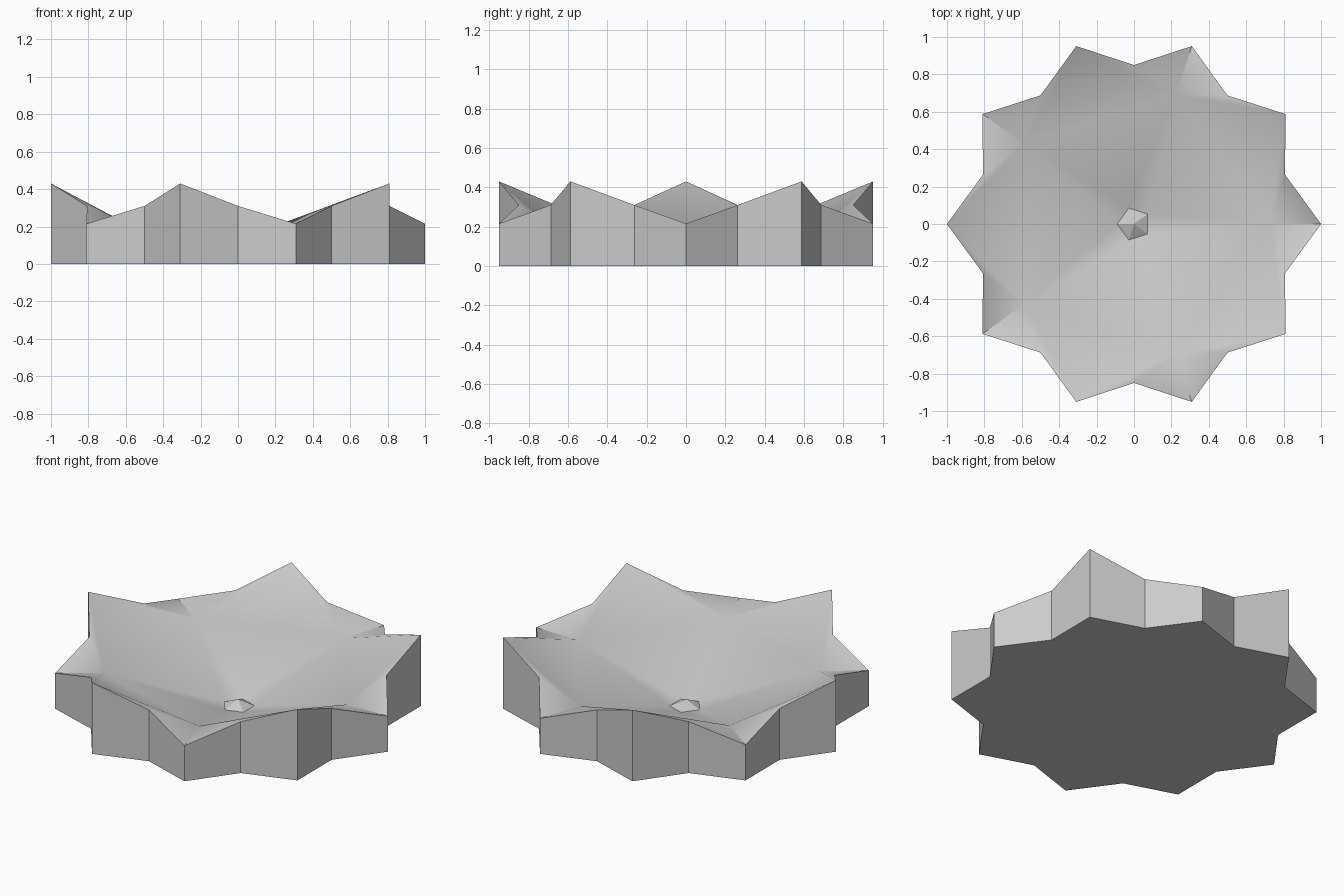
import bpy, bmesh, math

if "Cube" in bpy.data.objects:
    bpy.data.objects.remove(bpy.data.objects["Cube"])

bm = bmesh.new()

def pt(r, deg, z):
    a = math.radians(deg)
    return bm.verts.new((r * math.cos(a), r * math.sin(a), z))

# Star outline: alternating low and high tips with notches between them
HIGH, LOW, NOTCH = 0.43, 0.215, 0.31
base, rim = [], []
for i in range(20):
    r = 0.85 if i % 2 else 1.0
    z = NOTCH if i % 2 else (HIGH if i % 4 == 2 else LOW)
    base.append(pt(r, i * 18, 0))
    rim.append(pt(r, i * 18, z))

# Outer walls and flat underside
for i in range(20):
    j = (i + 1) % 20
    bm.faces.new((base[i], base[j], rim[j], rim[i]))
bm.faces.new(base[::-1])

# Bowl: valley points behind the low tips, small ring and raised bud in the centre
valley = [pt(0.73, k * 72, 0.213) for k in range(5)]
ring = [pt(0.09, k * 72 + 36, 0.01) for k in range(5)]
bud = bm.verts.new((0, 0, 0.05))
for k in range(5):
    n = (k + 1) % 5
    low, n1, high, n2, low2 = (rim[(4 * k + d) % 20] for d in range(5))
    v, w = valley[k], valley[n]
    # side planes of the petal
    bm.faces.new((v, low, n1))
    bm.faces.new((v, n1, high))
    bm.faces.new((w, high, n2))
    bm.faces.new((w, n2, low2))
    # inward petal, bowl and bud
    bm.faces.new((v, high, w))
    bm.faces.new((v, w, ring[k]))
    bm.faces.new((w, ring[n], ring[k]))
    bm.faces.new((ring[k], ring[n], bud))

bmesh.ops.recalc_face_normals(bm, faces=bm.faces[:])
mesh = bpy.data.meshes.new("star_bowl")
bm.to_mesh(mesh)
bm.free()
obj = bpy.data.objects.new("star_bowl", mesh)
bpy.context.collection.objects.link(obj)
bpy.context.view_layer.objects.active = obj
obj.select_set(True)
bpy.ops.object.shade_smooth_by_angle(angle=math.radians(30))
